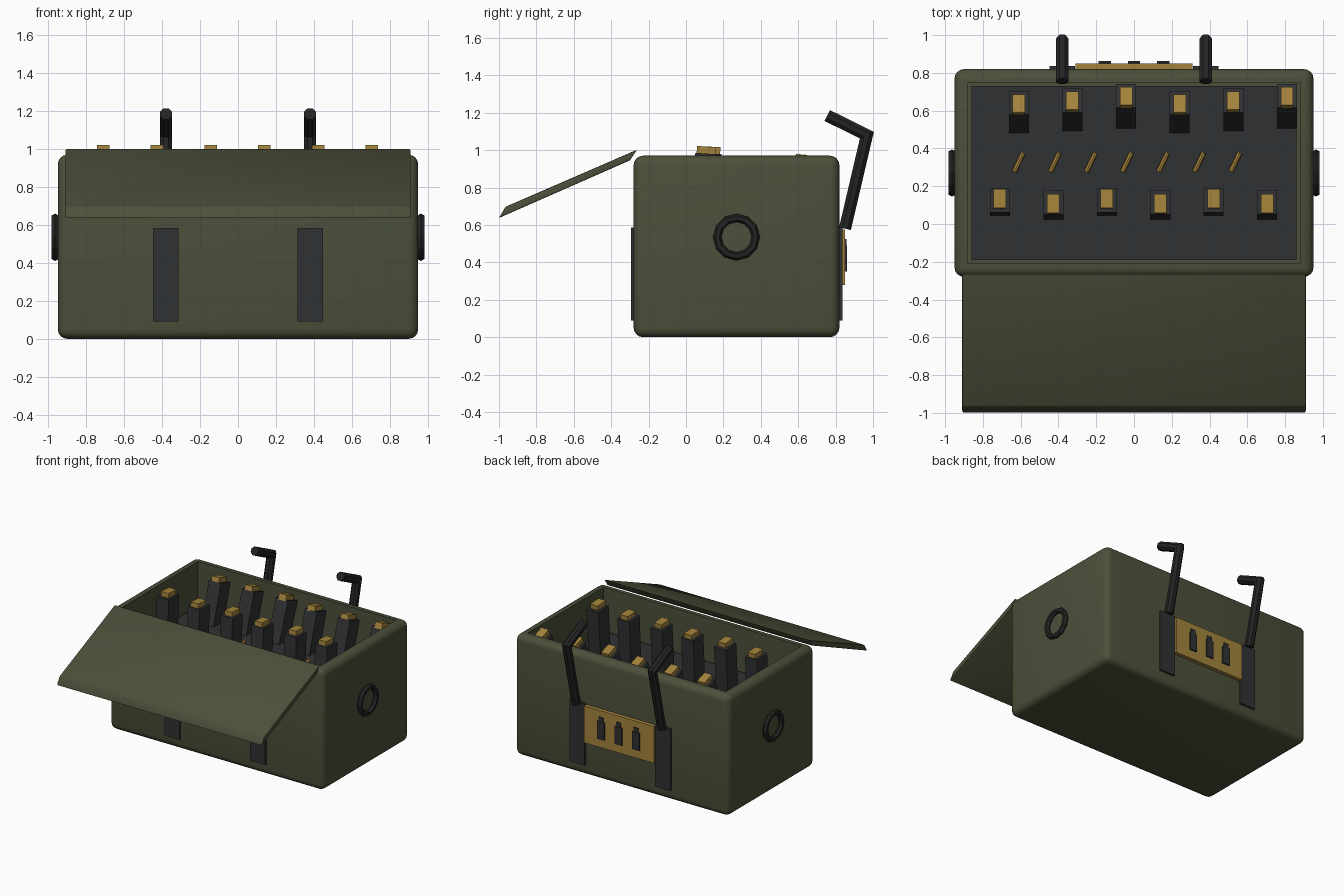
import bpy, bmesh, math
from mathutils import Matrix, Vector

if "Cube" in bpy.data.objects:
    bpy.data.objects.remove(bpy.data.objects["Cube"])


def material(name, rgb):
    m = bpy.data.materials.new(name)
    m.diffuse_color = (*rgb, 1)
    m.use_nodes = True
    m.node_tree.nodes["Principled BSDF"].inputs["Base Color"].default_value = m.diffuse_color
    return m


OLIVE = material("olive_paint", (0.072, 0.08, 0.042))
DARK = material("dark_grey", (0.03, 0.031, 0.033))
BLACK = material("black_metal", (0.017, 0.017, 0.018))
BRASS = material("brass", (0.37, 0.23, 0.045))


def finish(name, bm, mat, smooth=False):
    bmesh.ops.recalc_face_normals(bm, faces=bm.faces)
    me = bpy.data.meshes.new(name)
    bm.to_mesh(me)
    bm.free()
    ob = bpy.data.objects.new(name, me)
    bpy.context.collection.objects.link(ob)
    me.materials.append(mat)
    if smooth:
        bpy.ops.object.select_all(action='DESELECT')
        ob.select_set(True)
        bpy.context.view_layer.objects.active = ob
        bpy.ops.object.shade_smooth_by_angle(angle=math.radians(35))
    return ob


def add_box(bm, lo, hi, frame=Matrix()):
    lo, hi = Vector(lo), Vector(hi)
    mat = frame @ Matrix.Translation((lo + hi) / 2) @ Matrix.Diagonal((*(hi - lo), 1))
    return bmesh.ops.create_cube(bm, size=1, matrix=mat)['verts']


def box(name, lo, hi, mat, frame=Matrix()):
    bm = bmesh.new()
    add_box(bm, lo, hi, frame)
    return finish(name, bm, mat)


def add_rod(bm, a, b, r, sides):
    a, b = Vector(a), Vector(b)
    rot = (b - a).to_track_quat('Z', 'Y').to_matrix().to_4x4()
    bmesh.ops.create_cone(bm, cap_ends=True, segments=sides, radius1=r, radius2=r,
                          depth=(b - a).length,
                          matrix=Matrix.Translation((a + b) / 2) @ rot)


# Open case: hollow box with rounded edges
W, Y0, Y1, H, FLOOR = 0.95, -0.28, 0.82, 0.97, 0.63
bm = bmesh.new()
add_box(bm, (-W, Y0, 0), (W, Y1, H))
outer = list(bm.edges)
top = max(bm.faces, key=lambda f: f.calc_center_median().z)
bmesh.ops.inset_region(bm, faces=[top], thickness=0.1)
rim = list(top.edges)
ext = bmesh.ops.extrude_discrete_faces(bm, faces=[top])
bmesh.ops.translate(bm, verts=ext['faces'][0].verts, vec=(0, 0, FLOOR - 0.03 - H))
bmesh.ops.bevel(bm, geom=[e for e in outer if e.is_valid], offset=0.05, segments=4,
                profile=0.5, affect='EDGES')
inner = [e for e in bm.edges if all(abs(v.co.z - H) < 1e-4 and abs(v.co.x) < W - 0.09
                                    and Y0 + 0.09 < v.co.y < Y1 - 0.09 for v in e.verts)]
bmesh.ops.bevel(bm, geom=inner, offset=0.03, segments=2, profile=0.5, affect='EDGES')
finish("case_body", bm, OLIVE, True)
box("case_liner", (-0.86, -0.19, FLOOR - 0.04), (0.86, 0.73, FLOOR), DARK)

# Open lid hanging off the front rim
bm = bmesh.new()
profile = [(-1.0, 0.637), (-0.965, 0.697), (-0.262, 1.002), (-0.30, 0.945)]
face = bm.faces.new([bm.verts.new((-0.91, y, z)) for y, z in profile])
ext = bmesh.ops.extrude_face_region(bm, geom=[face])
bmesh.ops.translate(bm, vec=(1.82, 0, 0),
                    verts=[v for v in ext['geom'] if isinstance(v, bmesh.types.BMVert)])
bmesh.ops.bevel(bm, geom=list(bm.edges), offset=0.006, segments=2, profile=0.5,
                affect='EDGES')
finish("lid", bm, OLIVE, True)

for side, s in (("left", -1), ("right", 1)):
    x = 0.38 * s
    # Straps on front and back
    box(f"front_strap_{side}", (x - 0.067, -0.295, 0.09), (x + 0.067, -0.27, 0.585), DARK)
    box(f"back_strap_{side}", (x - 0.067, 0.81, 0.09), (x + 0.067, 0.837, 0.585), DARK)
    # Bent latch arm, mitred at the elbow
    bm = bmesh.new()
    path = [Vector(p) for p in ((x, 0.85, 0.58), (x, 0.967, 1.08), (x, 0.755, 1.185))]
    d1, d2 = (path[1] - path[0]).normalized(), (path[2] - path[1]).normalized()
    rings = []
    for p, d, n in ((path[0], d1, d1), (path[1], d1, d1 + d2), (path[2], d2, d2)):
        u, v = Vector((1, 0, 0)), Vector((1, 0, 0)).cross(d)
        ring = []
        for i in range(8):
            a = math.tau * (i + 0.5) / 8
            q = 0.035 * (math.cos(a) * u + math.sin(a) * v)
            ring.append(bm.verts.new(p + q - d * (q.dot(n) / d.dot(n))))
        rings.append(ring)
    for r0, r1 in zip(rings, rings[1:]):
        for i in range(8):
            j = (i + 1) % 8
            bm.faces.new((r0[i], r0[j], r1[j], r1[i]))
    bm.faces.new(rings[0])
    bm.faces.new(rings[-1])
    finish(f"latch_arm_{side}", bm, BLACK)
    # Ring handle on the end wall
    bpy.ops.mesh.primitive_torus_add(major_segments=12, minor_segments=6,
                                     major_radius=0.103, minor_radius=0.022,
                                     location=(0.964 * s, 0.27, 0.535),
                                     rotation=(0, math.pi / 2, 0))
    ring = bpy.context.object
    ring.name = f"ring_handle_{side}"
    ring.data.materials.append(BLACK)

# Brass plate with three raised cartridge shapes
box("back_plate", (-0.31, 0.81, 0.28), (0.31, 0.85, 0.575), BRASS)
bm = bmesh.new()
for x in (-0.155, 0, 0.155):
    add_box(bm, (x - 0.032, 0.84, 0.35), (x + 0.032, 0.862, 0.49))
    add_box(bm, (x - 0.02, 0.84, 0.49), (x + 0.02, 0.858, 0.525))
finish("plate_cartridge_shapes", bm, DARK)


# Leaning magazines with brass tops, in two rows
def magazine(name, x, y, height, lean, cap_y):
    frame = Matrix.Translation((x, y, FLOOR)) @ Matrix.Rotation(-math.radians(lean), 4, 'X')
    box(name, (-0.053, -0.065, -0.02), (0.053, 0.065, height), DARK, frame)
    box(name + "_top_round", (-0.033, cap_y - 0.05, height - 0.01),
        (0.033, cap_y + 0.05, height + 0.037), BRASS, frame)


back = [(0.55, 17), (0.56, 18), (0.573, 20)]
for i in range(6):
    odd = i % 2
    magazine(f"front_magazine_{i + 1}", -0.71 + 0.283 * i, 0.09 if odd else 0.107,
             0.352, 4 if odd else 3, -0.008 if odd else 0.007)
    y, lean = back[i % 3]
    magazine(f"back_magazine_{i + 1}", -0.61 + 0.284 * i, y, 0.31, lean, -0.015)

# Loose cartridges lying between the rows
bm = bmesh.new()
for i in range(7):
    x = -0.61 + 0.191 * i
    add_rod(bm, (x - 0.024, 0.277, FLOOR + 0.02), (x + 0.024, 0.378, FLOOR + 0.02), 0.014, 8)
finish("loose_cartridges", bm, BRASS)
